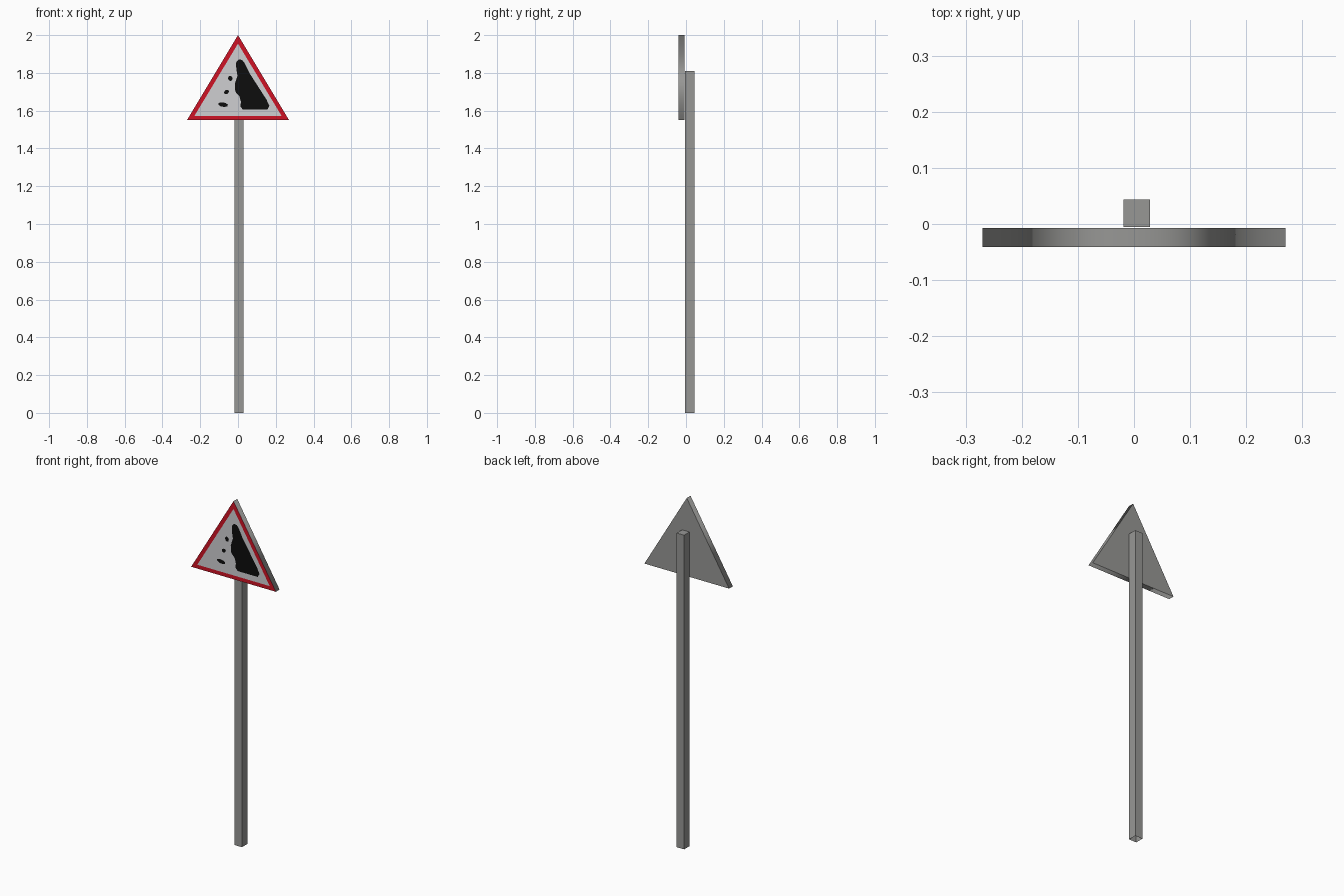
import bpy, bmesh, math

if "Cube" in bpy.data.objects:
    bpy.data.objects.remove(bpy.data.objects["Cube"])


def material(name, rgb):
    m = bpy.data.materials.new(name)
    m.diffuse_color = (*rgb, 1)
    m.use_nodes = True
    m.node_tree.nodes["Principled BSDF"].inputs["Base Color"].default_value = m.diffuse_color
    return m


GREY = material("grey metal", (0.31, 0.31, 0.30))
RED = material("sign red", (0.62, 0.006, 0.018))
WHITE = material("sign white", (0.62, 0.62, 0.64))
BLACK = material("sign black", (0.004, 0.004, 0.004))


def make_object(name, bm, *mats):
    mesh = bpy.data.meshes.new(name)
    bm.to_mesh(mesh)
    bm.free()
    for m in mats:
        mesh.materials.append(m)
    ob = bpy.data.objects.new(name, mesh)
    bpy.context.collection.objects.link(ob)
    return ob


def front_face(bm, points, y):
    """Flat face facing -y from (x, z) points listed anticlockwise."""
    return bm.faces.new([bm.verts.new((x, y, z)) for x, z in points])


FRONT, BACK = -0.041, -0.007

# Square post, open at the bottom
bm = bmesh.new()
bmesh.ops.create_cube(bm, size=1)
for v in bm.verts:
    v.co.x = 0.0285 if v.co.x > 0 else -0.019
    v.co.y = 0.044 if v.co.y > 0 else -0.005
    v.co.z = 1.81 if v.co.z > 0 else 0
bm.normal_update()
bmesh.ops.delete(bm, geom=[f for f in bm.faces if f.normal.z < -0.5], context='FACES_ONLY')
make_object("post", bm, GREY)

# Triangular panel: grey body with softly shaded rim, red border, white field
bm = bmesh.new()
back = front_face(bm, [(-0.27, 1.55), (0.27, 1.55), (0, 2.0)], BACK)
ext = bmesh.ops.extrude_face_region(bm, geom=[back], use_keep_orig=True)
for v in ext["geom"]:
    if isinstance(v, bmesh.types.BMVert):
        v.co.y = FRONT
bmesh.ops.recalc_face_normals(bm, faces=bm.faces[:])
bm.normal_update()
for f in bm.faces:
    f.smooth = abs(f.normal.y) < 0.5
front = next(f for f in bm.faces if f.normal.y < -0.5)
ring = bmesh.ops.inset_region(bm, faces=[front], thickness=0.045)["faces"]
for f in ring:
    f.material_index = 1
    f.smooth = False
front.material_index = 2
make_object("sign_panel", bm, GREY, RED, WHITE)

# Black cliff silhouette
bm = bmesh.new()
front_face(bm, [(0.027, 1.605), (0.155, 1.605), (0.166, 1.625), (0.15, 1.66),
                (0.105, 1.73), (0.06, 1.80), (0.035, 1.852), (0.022, 1.868),
                (0.004, 1.872), (-0.01, 1.855), (-0.009, 1.82), (-0.003, 1.785),
                (-0.017, 1.74), (-0.014, 1.70), (0.008, 1.675),
                (0.016, 1.645), (0.012, 1.622)], FRONT - 0.001)
make_object("cliff_symbol", bm, BLACK)

# Falling rocks: x, z, half width, half height, tilt
bm = bmesh.new()
for x, z, w, h, a in [(-0.041, 1.771, 0.012, 0.014, 0.3),
                      (-0.061, 1.699, 0.014, 0.011, 0.6),
                      (-0.079, 1.632, 0.027, 0.012, -0.15)]:
    pts = []
    for i in range(8):
        t = math.tau * (i + 0.5) / 8
        px, pz = w * math.cos(t), h * math.sin(t)
        pts.append((x + px * math.cos(a) - pz * math.sin(a),
                    z + px * math.sin(a) + pz * math.cos(a)))
    front_face(bm, pts, FRONT - 0.001)
make_object("rock_symbols", bm, BLACK)
